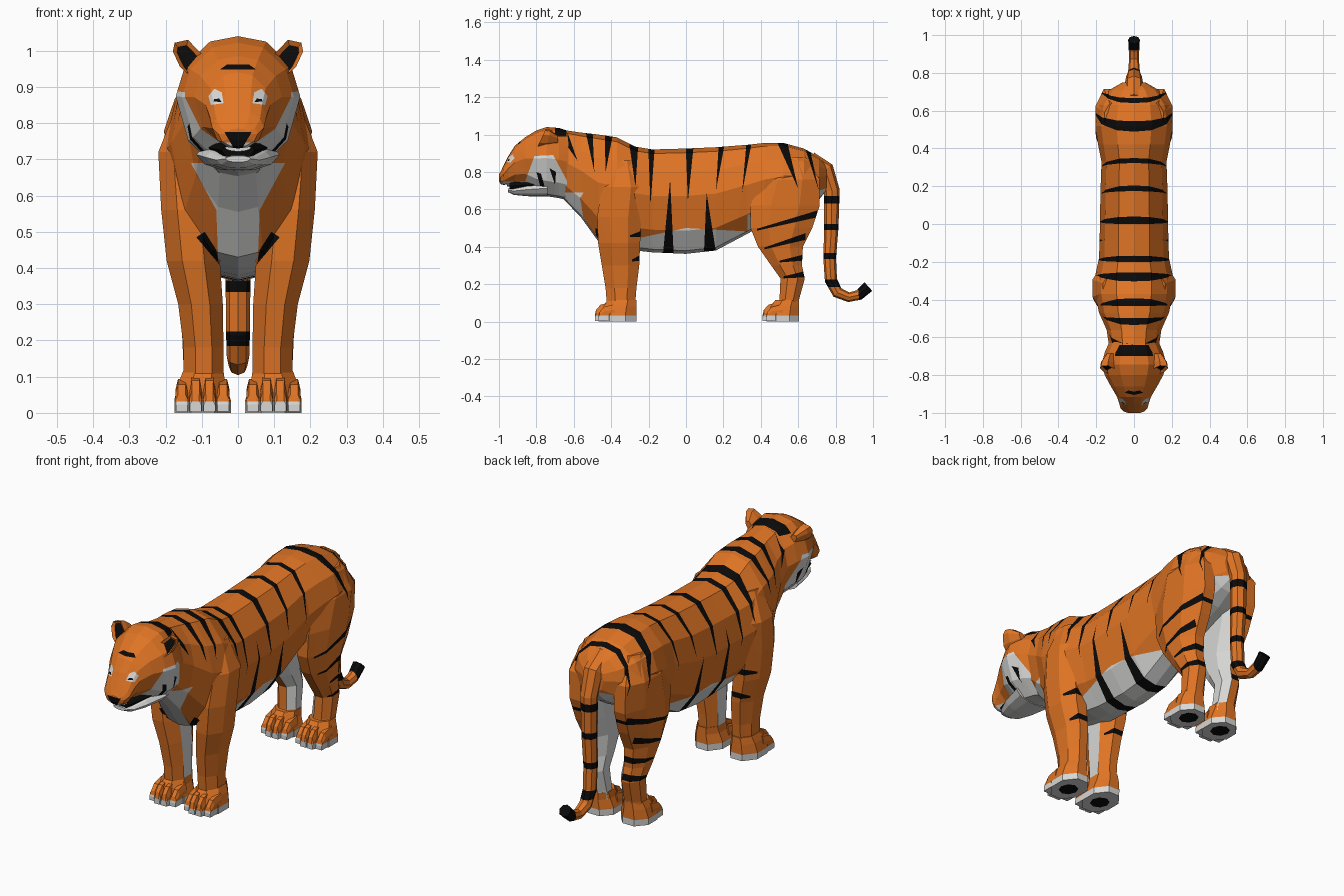
import bpy, bmesh, math
from mathutils import Vector, Matrix

cube = bpy.data.objects.get("Cube")
if cube:
    bpy.data.objects.remove(cube, do_unlink=True)


def material(name, rgb):
    m = bpy.data.materials.new(name)
    m.use_nodes = True
    col = (*rgb, 1.0)
    m.diffuse_color = col
    m.node_tree.nodes["Principled BSDF"].inputs["Base Color"].default_value = col
    return m


MATS = [material("orange_fur", (0.74, 0.175, 0.018)),
        material("white_fur", (0.68, 0.68, 0.67)),
        material("black_fur", (0.003, 0.003, 0.003))]
ORANGE, WHITE, BLACK = range(3)


def loft(bm, rings, mat=ORANGE):
    """Skin a row of equal rings and close both ends."""
    rows = [[bm.verts.new(p) for p in r] for r in rings]
    n = len(rows[0])
    faces = [bm.faces.new((a[i], a[(i + 1) % n], b[(i + 1) % n], b[i]))
             for a, b in zip(rows, rows[1:]) for i in range(n)]
    faces += [bm.faces.new(rows[0]), bm.faces.new(rows[-1])]
    for f in faces:
        f.material_index = mat
    bmesh.ops.recalc_face_normals(bm, faces=bm.faces[:])
    return faces


def paint(bm, poly, mat, axes=(1, 2), ok=lambda f: True):
    """Cut a convex outline into the surface and colour the inside."""
    lay = bm.faces.layers.int.get("region") or bm.faces.layers.int.new("region")
    bm.normal_update()
    a, b = axes

    def point(p):
        v = Vector((0, 0, 0))
        v[a], v[b] = p
        return v
    pts = [point(p) for p in poly]
    centre = sum(pts, Vector()) / len(pts)
    for f in bm.faces:
        f[lay] = int(ok(f))
    for p, q in zip(pts, pts[1:] + pts[:1]):
        no = Vector((0, 0, 0))
        no[a], no[b] = q[b] - p[b], p[a] - q[a]
        no.normalize()
        if (centre - p).dot(no) < 0:
            no = -no
        faces = [f for f in bm.faces if f[lay]]
        edges = list({e for f in faces for e in f.edges})
        verts = list({v for f in faces for v in f.verts})
        if not faces:
            return
        bmesh.ops.bisect_plane(bm, geom=verts + edges + faces, dist=1e-5,
                               plane_co=p, plane_no=no)
        for f in bm.faces:
            if f[lay] and (f.calc_center_median() - p).dot(no) < 0:
                f[lay] = 0
    for f in bm.faces:
        if f[lay]:
            f.material_index = mat


def finish(bm, name, paired=False):
    lay = bm.faces.layers.int.get("region")
    if lay:
        bm.faces.layers.int.remove(lay)
    for side in ("left_", "right_") if paired else ("",):
        me = bpy.data.meshes.new(side + name)
        bm.to_mesh(me)
        for m in MATS:
            me.materials.append(m)
        if side == "right_":
            me.transform(Matrix.Scale(-1, 4, (1, 0, 0)))
            me.flip_normals()
        bpy.context.collection.objects.link(bpy.data.objects.new(side + name, me))
    bm.free()


HALF = [(0, 1), (.45, .96), (.85, .78), (1, .55), (.8, .22), (.38, .03), (0, 0)]


def body_ring(y, low, high, w):
    half = [(w * u, low + (high - low) * v) for u, v in HALF]
    return [(x, y, z) for x, z in half] + [(-x, y, z) for x, z in half[-2:0:-1]]


def leg_ring(z, x0, x1, y0, y1):
    k = 0.5 / math.cos(math.pi / 8)
    ang = [math.pi / 8 + i * math.pi / 4 for i in range(8)]
    return [((x0 + x1) / 2 + (x1 - x0) * k * math.cos(t),
             (y0 + y1) / 2 + (y1 - y0) * k * math.sin(t), z) for t in ang]


# Back stripes: two edges on the spine, then the tip of the wedge
STRIPES = [(-.70, -.64, -.58, .86), (-.54, -.50, -.49, .80), (-.435, -.385, -.43, .80),
           (-.315, -.25, -.27, .72), (-.205, -.16, -.19, .62), (-.005, .05, .01, .64),
           (.18, .222, .16, .70), (.33, .365, .30, .69), (.455, .525, .60, .71),
           (.605, .64, .71, .70)]


def stripes(bm):
    for y0, y1, yt, zt in STRIPES:
        paint(bm, [(y0, 1.03), (y1, 1.03), (yt, zt)], BLACK)


def chest_marks(bm):
    for s in (1, -1):
        paint(bm, [(s * .052, .41), (s * .06, .45), (s * .092, .5), (s * .115, .485)], BLACK,
              (0, 2), lambda f: f.calc_center_median().y < -.35 and f.normal.y < 0)


# Torso
bm = bmesh.new()
loft(bm, [body_ring(*s) for s in [
    (-.74, .72, 1.0, .10), (-.66, .66, 1.025, .13), (-.56, .555, 1.01, .145),
    (-.47, .43, 1.0, .185), (-.37, .40, .985, .205), (-.27, .38, .935, .205),
    (-.18, .37, .92, .185), (0, .362, .925, .18), (.16, .38, .932, .178),
    (.33, .47, .945, .172), (.42, .52, .955, .19), (.52, .56, .955, .205),
    (.63, .60, .925, .19), (.71, .65, .88, .13), (.75, .70, .84, .06)]])
paint(bm, [(-.36, .52), (0, .50), (.33, .57), (.33, .3), (-.36, .3)], WHITE)
paint(bm, [(.33, .57), (.33, .4), (.77, .55), (.77, .72)], WHITE)
front = lambda f: f.calc_center_median().y < -.33 and f.normal.z < .1
paint(bm, [(-.052, .35), (.052, .35), (.06, .56), (-.06, .56)], WHITE, (0, 2), front)
paint(bm, [(-.06, .56), (.06, .56), (.13, .69), (-.13, .69)], WHITE, (0, 2), front)
stripes(bm)
chest_marks(bm)
for y0, y1, yt, zt in [(-.125, -.065, -.085, .76), (.095, .165, .11, .69)]:
    paint(bm, [(y0, .34), (y1, .34), (yt, zt)], BLACK)
finish(bm, "torso")

# Legs, with pale inner sides
LEGS = {
    "front_leg": ([(.86, .08, .165, -.40, -.28), (.72, .08, .22, -.45, -.23),
                   (.56, .06, .212, -.475, -.24), (.42, .05, .197, -.47, -.245),
                   (.30, .042, .165, -.45, -.25), (.18, .04, .15, -.43, -.265),
                   (.05, .04, .15, -.42, -.275)], -.93, -.487, -.265,
                  [(-.30, -.23, .455, .47), (-.29, -.23, .325, .345)]),
    "rear_leg": ([(.88, .06, .155, .48, .64), (.76, .05, .205, .40, .715),
                  (.62, .05, .20, .345, .715), (.50, .05, .19, .345, .675),
                  (.40, .05, .178, .385, .625), (.30, .05, .165, .455, .62),
                  (.23, .05, .155, .505, .635), (.12, .045, .15, .50, .605),
                  (.05, .04, .15, .48, .60)], -.4, .41, .605,
                 [(.38, .70, .49, .575), (.42, .64, .39, .455),
                  (.50, .65, .32, .345), (.52, .65, .235, .255)]),
}
for name, (rows, inner, toe_y, heel_y, bands) in LEGS.items():
    bm = bmesh.new()
    loft(bm, [leg_ring(*r) for r in rows])
    bm.normal_update()
    for f in bm.faces:
        if f.normal.x < inner and f.calc_center_median().z < .68:
            f.material_index = WHITE
    stripes(bm)
    if name == "front_leg":
        chest_marks(bm)
    for y0, y1, z0, z1 in bands:
        paint(bm, [(y0, z0 - .004), (y0, z0 + .006), (y1, z1 + .018), (y1, z1 - .018)],
              BLACK, ok=lambda f: f.material_index == ORANGE)
    finish(bm, name, True)

    # Paw with four toes, a pale rim and a dark pad
    bm = bmesh.new()
    loft(bm, [leg_ring(z, x0, x1, toe_y + d, heel_y) for z, x0, x1, d in [
        (0, .02, .175, .02), (.035, .02, .176, .02), (.08, .035, .165, .04),
        (.115, .04, .152, .068)]])
    for i in range(4):
        x, w = .041 + .038 * i, .018
        mid = i in (1, 2)
        y, drop = toe_y + (0 if mid else .018), 0 if mid else .012
        loft(bm, [[(x - w * k, y + d, .004), (x + w * k, y + d, .004),
                   (x + w * k, y + d, top * .6), (x + w * k * .6, y + d, top - drop),
                   (x - w * k * .6, y + d, top - drop), (x - w * k, y + d, top * .6)]
                  for d, top, k in [(.09, .105, 1), (.03, .09, 1), (.006, .062, .95),
                                    (0, .035, .9)]])
    paint(bm, [(toe_y - .1, -.1), (heel_y + .1, -.1), (heel_y + .1, .032),
               (toe_y - .1, .032)], WHITE)
    pad = [(.098 + .046 * math.cos(i * math.pi / 4), toe_y + .115 + .05 * math.sin(i * math.pi / 4))
           for i in range(8)]
    paint(bm, pad, BLACK, (0, 1),
          lambda f: f.normal.z < -.9 and f.calc_center_median().z < .002)
    finish(bm, name.replace("leg", "paw"), True)

# Tail
path = [(.66, .86, .05), (.745, .81, .048), (.78, .70, .042), (.777, .5, .038),
        (.768, .34, .034), (.775, .22, .033), (.81, .155, .031), (.87, .13, .026),
        (.925, .142, .028), (.975, .187, .031)]
rings = []
for i, (y, z, r) in enumerate(path):
    p, q = path[max(i - 1, 0)], path[min(i + 1, len(path) - 1)]
    t = Vector((0, q[0] - p[0], q[1] - p[1])).normalized()
    n = Vector((0, -t.z, t.y))
    rings.append([Vector((0, y, z)) + r * (math.cos(k * math.pi / 4) * Vector((1, 0, 0))
                  + math.sin(k * math.pi / 4) * n) for k in range(8)])
bm = bmesh.new()
loft(bm, rings)
for z, h in [(.65, .02), (.505, .016), (.35, .016), (.205, .02)]:
    paint(bm, [(.7, z - h), (.7, z + h), (.85, z + h), (.85, z - h)], BLACK)
paint(bm, [(.935, .0), (.91, .3), (1.1, .3), (1.1, 0)], BLACK)
finish(bm, "tail")

# Head and muzzle
bm = bmesh.new()
loft(bm, [body_ring(*s) for s in [
    (-.60, .64, 1.01, .12), (-.68, .66, 1.035, .155), (-.745, .67, 1.04, .172),
    (-.80, .69, 1.022, .155), (-.86, .735, .985, .122), (-.915, .742, .94, .09),
    (-.95, .735, .885, .078), (-.975, .73, .835, .072), (-.992, .735, .80, .055),
    (-1.0, .752, .785, .032)]])
paint(bm, [(-.81, .885), (-.71, .89), (-.64, .76), (-.58, .62), (-.86, .62), (-.86, .75)], WHITE)
paint(bm, [(-1.1, .60), (-1.1, .745), (-.85, .75), (-.85, .60)], WHITE)
for mark in ([(-.80, .80), (-.775, .79), (-.75, .70), (-.77, .69)],
             [(-.73, .82), (-.695, .80), (-.70, .73)]):
    paint(bm, mark, BLACK)
paint(bm, [(-.70, 1.1), (-.64, 1.1), (-.64, .99), (-.70, .99)], BLACK)
face = lambda f: f.calc_center_median().y < -.84
paint(bm, [(-.05, .948), (-.03, .962), (.03, .962), (.05, .948), (0, .952)][:4], BLACK, (0, 2), face)
paint(bm, [(-.038, .776), (.038, .776), (.01, .728), (-.01, .728)], BLACK, (0, 2),
      lambda f: f.calc_center_median().y < -.96)
for s in (1, -1):
    paint(bm, [(s * .04, .855), (s * .045, .885), (s * .065, .895), (s * .082, .875),
               (s * .075, .85)], WHITE, (0, 2), face)
    paint(bm, [(s * .045, .858), (s * .052, .868), (s * .066, .866), (s * .068, .86)],
          BLACK, (0, 2), face)
finish(bm, "head")

# Lower jaw, mouth lining and teeth
bm = bmesh.new()
loft(bm, [body_ring(*s) for s in [(-.74, .668, .75, .115), (-.85, .67, .735, .09),
                                  (-.92, .677, .715, .06), (-.952, .692, .71, .035)]], WHITE)
finish(bm, "lower_jaw")
bm = bmesh.new()
loft(bm, [body_ring(*s) for s in [(-.80, .70, .76, .085), (-.945, .70, .745, .045)]], BLACK)
finish(bm, "mouth_lining")
bm = bmesh.new()
loft(bm, [body_ring(y, .722, .74, .036) for y in (-.94, -.958)], WHITE)
finish(bm, "upper_teeth")

# Ears: cones opening forward with a sunken dark inside
outline = [(.095, .985), (.138, 1.03), (.175, 1.022), (.18, .998), (.16, .955), (.125, .925)]
bm = bmesh.new()
faces = loft(bm, [[(.115 + (x - .115) * k, y - (1.03 - z) * lean, .965 + (z - .965) * k)
                   for x, z in outline]
                  for y, k, lean in [(-.685, .45, 0), (-.725, .92, .2), (-.75, 1, .45)]])
inside = faces[-1]
bmesh.ops.inset_region(bm, faces=[inside], thickness=.012, depth=-.012)
inside.material_index = BLACK
finish(bm, "ear", True)
